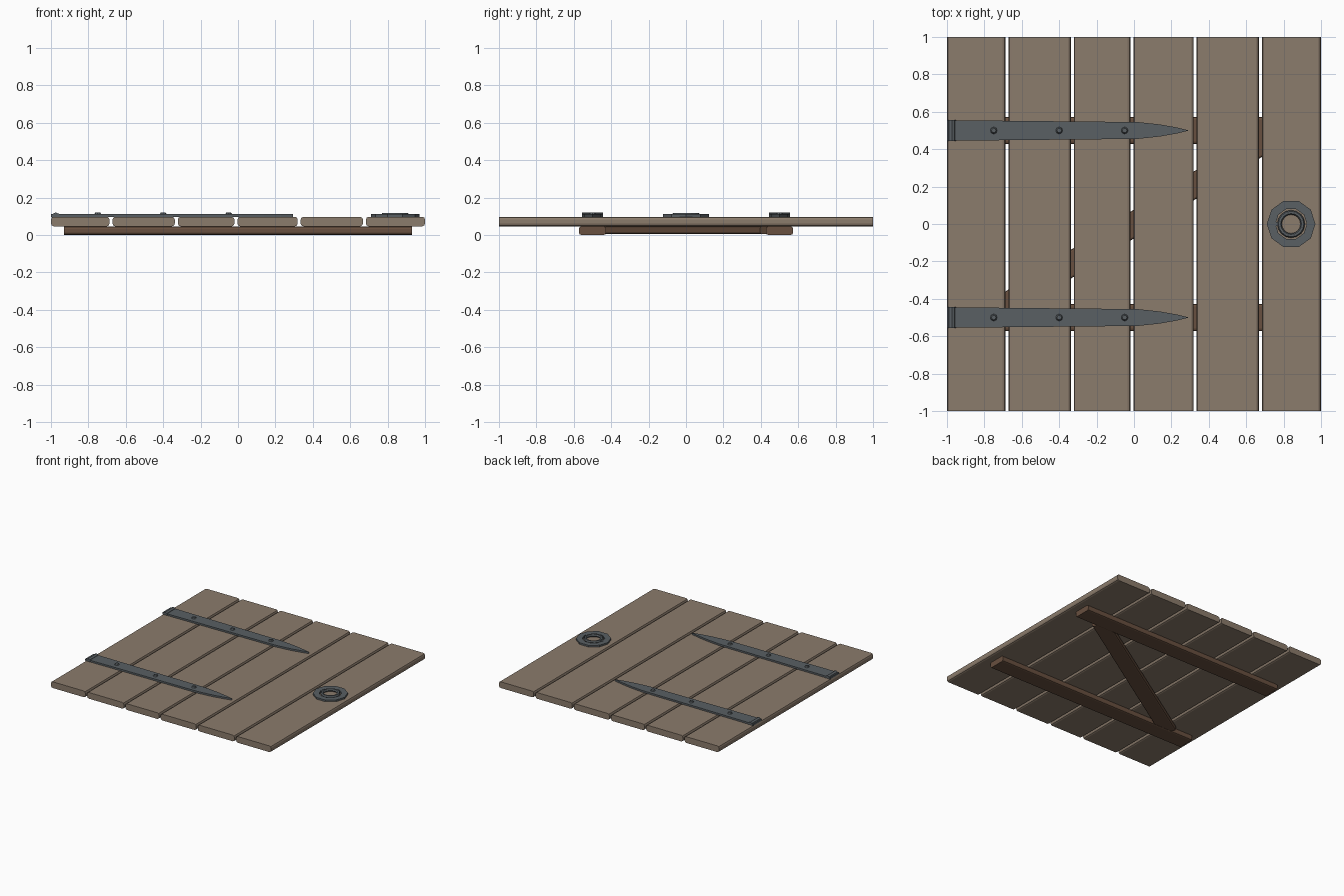
import bpy, bmesh, math
from mathutils import Matrix

if "Cube" in bpy.data.objects:
    bpy.data.objects.remove(bpy.data.objects["Cube"])


def material(name, rgb):
    m = bpy.data.materials.new(name)
    m.diffuse_color = (*rgb, 1)
    m.use_nodes = True
    m.node_tree.nodes["Principled BSDF"].inputs["Base Color"].default_value = m.diffuse_color
    return m


WOOD = material("weathered_wood", (0.26, 0.20, 0.15))
DARK = material("dark_wood", (0.14, 0.08, 0.05))
IRON = material("iron", (0.10, 0.115, 0.125))


def finish(name, bm, mat):
    bmesh.ops.recalc_face_normals(bm, faces=bm.faces)
    me = bpy.data.meshes.new(name)
    bm.to_mesh(me)
    bm.free()
    me.materials.append(mat)
    ob = bpy.data.objects.new(name, me)
    bpy.context.collection.objects.link(ob)
    return ob


def board(name, length, width, z0, z1, loc, angle, mat, bevel=0.013):
    """Board running along local x with its long edges rounded."""
    bm = bmesh.new()
    bmesh.ops.create_cube(bm, size=1, matrix=Matrix.Diagonal((length, width, z1 - z0, 1)))
    edges = [e for e in bm.edges if abs(e.verts[0].co.x - e.verts[1].co.x) > length / 2]
    bmesh.ops.bevel(bm, geom=edges, offset=bevel, segments=2, profile=0.5, affect='EDGES')
    bm.transform(Matrix.Translation((*loc, (z0 + z1) / 2)) @ Matrix.Rotation(angle, 4, 'Z'))
    return finish(name, bm, mat)


def revolve(name, profile, sides, loc, mat):
    """Closed (radius, z) profile swept round the z axis."""
    bm = bmesh.new()
    rings = []
    for i in range(sides):
        a = 2 * math.pi * i / sides
        rings.append([bm.verts.new((loc[0] + r * math.cos(a), loc[1] + r * math.sin(a), z))
                      for r, z in profile])
    n = len(profile)
    for i in range(sides):
        a, b = rings[i], rings[(i + 1) % sides]
        for j in range(n):
            bm.faces.new((a[j], b[j], b[(j + 1) % n], a[(j + 1) % n]))
    return finish(name, bm, mat)


def cone(name, r1, r2, depth, sides, matrix, mat):
    bm = bmesh.new()
    bmesh.ops.create_cone(bm, cap_ends=True, segments=sides, radius1=r1, radius2=r2,
                          depth=depth, matrix=matrix)
    return finish(name, bm, mat)


# Six planks, separated by narrow gaps
GAP = 0.016
cuts = [-1 - GAP / 2, -0.679, -0.330, -0.011, 0.327, 0.676, 1 + GAP / 2]
for i, (a, b) in enumerate(zip(cuts, cuts[1:])):
    board(f"plank_{i + 1}", 2, b - a - GAP, 0.046, 0.097, ((a + b) / 2, 0),
          math.pi / 2, WOOD, 0.015)

# Two battens and the diagonal brace underneath
for side, y in (("front", -0.5), ("back", 0.5)):
    board(f"batten_{side}", 1.86, 0.145, 0, 0.046, (0, y), 0, DARK)
board("diagonal_brace", 1.68, 0.13, 0.005, 0.046, (0, 0), math.atan(0.637), DARK, 0.01)

# Strap hinges with tapered points, knuckles and rivets
outline = [(-1, 0.055), (-0.6, 0.051), (0.02, 0.045), (0.14, 0.032), (0.23, 0.016)]
for side, y in (("front", -0.5), ("back", 0.5)):
    bm = bmesh.new()
    pts = outline + [(0.295, 0)] + [(x, -w) for x, w in reversed(outline)]
    face = bm.faces.new([bm.verts.new((x, y + w, 0.096)) for x, w in pts])
    ext = bmesh.ops.extrude_face_region(bm, geom=[face])
    bmesh.ops.translate(bm, vec=(0, 0, 0.015),
                        verts=[v for v in ext["geom"] if isinstance(v, bmesh.types.BMVert)])
    finish(f"hinge_strap_{side}", bm, IRON)
    cone(f"hinge_knuckle_{side}", 0.022, 0.022, 0.112, 8,
         Matrix.Translation((-0.974, y, 0.098)) @ Matrix.Rotation(math.pi / 2, 4, 'X'), IRON)
    for k, x in enumerate((-0.75, -0.40, -0.05)):
        cone(f"rivet_{side}_{k + 1}", 0.020, 0.012, 0.012, 8,
             Matrix.Translation((x, y, 0.115)), IRON)

# Pull ring in an open ten-sided plate, held by a small staple
C = (0.84, 0)
revolve("ring_plate", [(0.13, 0.096), (0.13, 0.111), (0.084, 0.111), (0.084, 0.096)],
        10, C, IRON)
section = [(0.062 + 0.012 * math.cos(t * math.pi / 3), 0.108 + 0.012 * math.sin(t * math.pi / 3))
           for t in range(6)]
revolve("pull_ring", section, 16, C, IRON)
bm = bmesh.new()
bmesh.ops.create_cube(bm, size=1, matrix=Matrix.Translation((0.765, 0, 0.104))
                      @ Matrix.Diagonal((0.024, 0.02, 0.018, 1)))
finish("ring_staple", bm, IRON)
